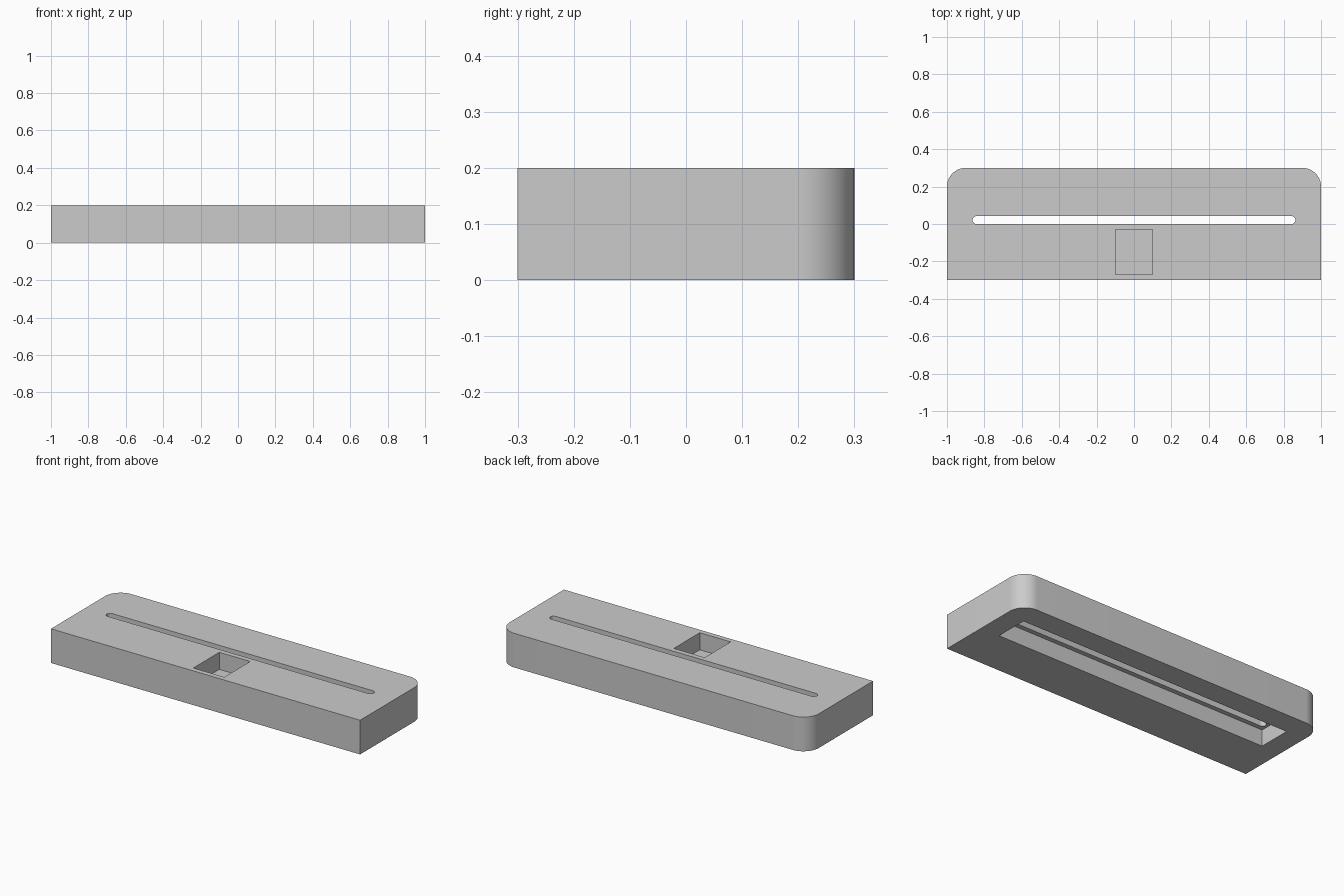
import bpy, bmesh
from math import pi, sin, cos

cube = bpy.data.objects.get("Cube")
if cube:
    bpy.data.objects.remove(cube, do_unlink=True)

grey = bpy.data.materials.new("plain grey")
grey.use_nodes = True
grey.diffuse_color = (0.6, 0.6, 0.6, 1)
grey.node_tree.nodes["Principled BSDF"].inputs["Base Color"].default_value = (0.6, 0.6, 0.6, 1)


def arc(cx, cy, r, start, end, steps):
    """Points along a circular arc, angles in half turns."""
    angles = [pi * (start + (end - start) * i / steps) for i in range(steps + 1)]
    return [(cx + r * cos(a), cy + r * sin(a)) for a in angles]


def rectangle(x, y0, y1):
    return [(-x, y0), (x, y0), (x, y1), (-x, y1)]


def prism(name, outline, z0, z1):
    """Extrude a counter-clockwise outline from z0 to z1."""
    bm = bmesh.new()
    base = bm.faces.new([bm.verts.new((x, y, z0)) for x, y in outline])
    top = bmesh.ops.extrude_face_region(bm, geom=[base])["geom"]
    bmesh.ops.translate(bm, vec=(0, 0, z1 - z0),
                        verts=[v for v in top if isinstance(v, bmesh.types.BMVert)])
    bmesh.ops.recalc_face_normals(bm, faces=bm.faces)
    mesh = bpy.data.meshes.new(name)
    bm.to_mesh(mesh)
    bm.free()
    mesh.materials.append(grey)
    obj = bpy.data.objects.new(name, mesh)
    bpy.context.collection.objects.link(obj)
    return obj


# Slab with two rounded back corners
outline = [(-1, -0.3), (1, -0.3)]
outline += arc(0.9, 0.2, 0.1, 0, 0.5, 16) + arc(-0.9, 0.2, 0.1, 0.5, 1, 16)
slab = prism("slab", outline, 0, 0.2)

# Openings: top pocket, underside recess, long through slot
slot_outline = arc(0.842, 0.021, 0.021, -0.5, 0.5, 12) + arc(-0.842, 0.021, 0.021, 0.5, 1.5, 12)
cutters = [
    prism("pocket_cutter", rectangle(0.1, -0.27, -0.03), 0.1, 0.3),
    prism("recess_cutter", rectangle(0.88, -0.027, 0.167), -0.1, 0.095),
    prism("slot_cutter", slot_outline, 0.05, 0.3),
]

bpy.context.view_layer.objects.active = slab
for cutter in cutters:
    mod = slab.modifiers.new(cutter.name, "BOOLEAN")
    mod.operation = "DIFFERENCE"
    mod.solver = "EXACT"
    mod.object = cutter
    bpy.ops.object.modifier_apply(modifier=mod.name)
for cutter in cutters:
    bpy.data.objects.remove(cutter, do_unlink=True)

# Smooth curves, sharp edges
bpy.ops.object.select_all(action="DESELECT")
slab.select_set(True)
bpy.ops.object.shade_smooth_by_angle(angle=pi / 6)
